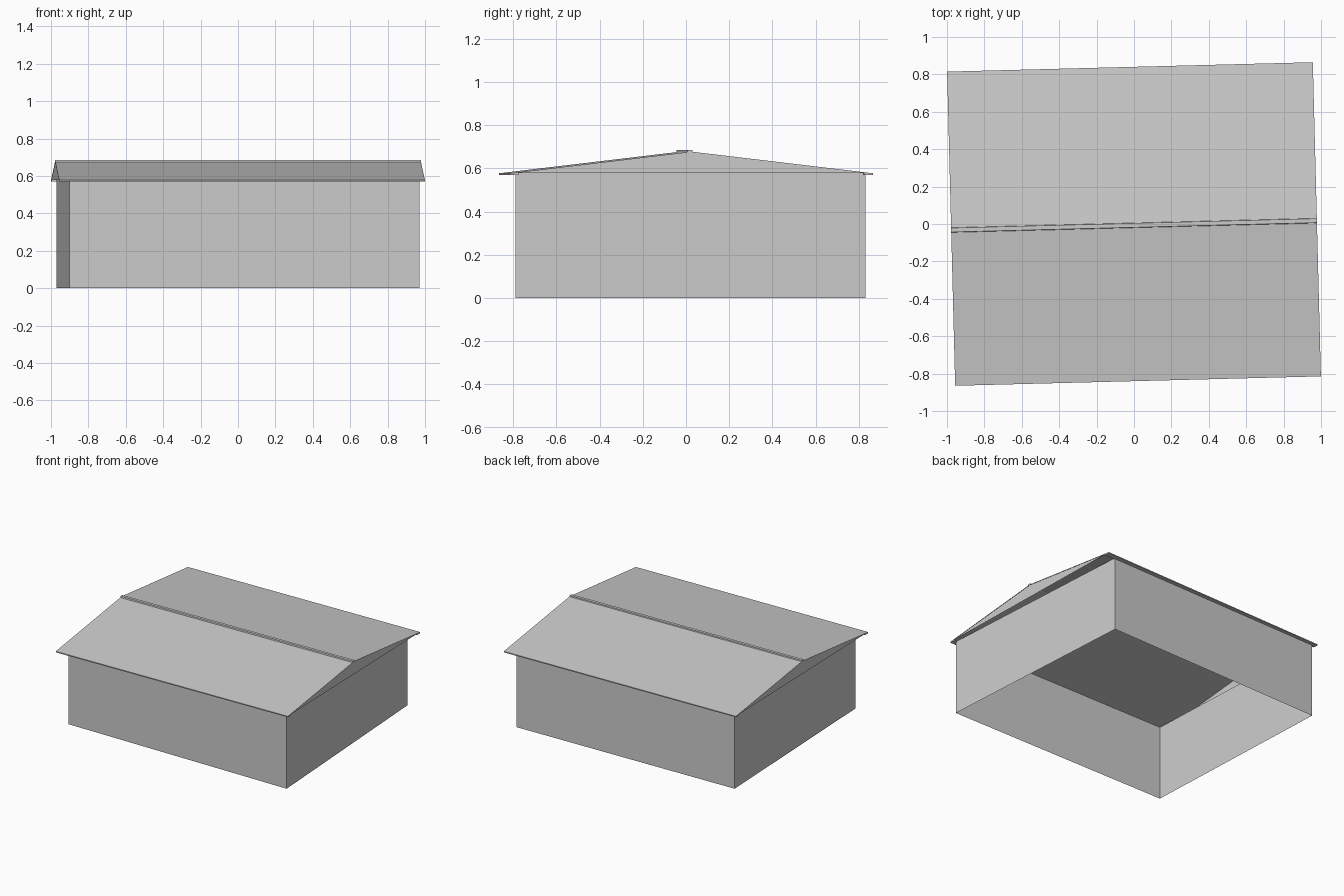
import bpy, bmesh, math
from mathutils import Matrix

cube = bpy.data.objects.get("Cube")
if cube:
    bpy.data.objects.remove(cube)

grey = bpy.data.materials.new("light_grey")
grey.use_nodes = True
COLOUR = (0.6, 0.6, 0.6, 1)
grey.diffuse_color = COLOUR
grey.node_tree.nodes["Principled BSDF"].inputs["Base Color"].default_value = COLOUR

SKEW = Matrix.Rotation(math.radians(1.47), 4, "Z")
HALF_LEN, HALF_WID = 0.978, 0.84
EAVE, RIDGE = 0.578, 0.678


def sheet(name, faces, turned=True):
    """Flat-faced object from a list of faces given as corner points."""
    bm = bmesh.new()
    for face in faces:
        bm.faces.new([bm.verts.new(p) for p in face])
    bmesh.ops.remove_doubles(bm, verts=bm.verts, dist=0.0001)
    if turned:
        bm.transform(SKEW)
    mesh = bpy.data.meshes.new(name)
    bm.to_mesh(mesh)
    bm.free()
    mesh.materials.append(grey)
    obj = bpy.data.objects.new(name, mesh)
    bpy.context.collection.objects.link(obj)
    return obj


def extruded(name, profile):
    """Closed (y, z) profile run along the length of the roof."""
    a = [(-HALF_LEN, y, z) for y, z in profile]
    b = [(HALF_LEN, y, z) for y, z in profile]
    n = len(profile)
    sides = [(a[i], a[(i + 1) % n], b[(i + 1) % n], b[i]) for i in range(n)]
    obj = sheet(name, sides + [a[::-1], b])
    bm = bmesh.new()
    bm.from_mesh(obj.data)
    bmesh.ops.recalc_face_normals(bm, faces=bm.faces)
    bm.to_mesh(obj.data)
    bm.free()


# Four open walls, slightly out of square
plan = [(-0.9, -0.79), (0.97, -0.79), (0.87, 0.83), (-0.97, 0.79)]
sheet("walls", [[(*plan[i - 1], 0), (*plan[i], 0), (*plan[i], EAVE), (*plan[i - 1], EAVE)]
                for i in range(4)], turned=False)

# Roof slopes and their eave strips, front and back
for side, s in (("front", -1), ("back", 1)):
    extruded(side + "_roof_slope", [(s * HALF_WID, EAVE), (0, RIDGE),
                                    (0, RIDGE - 0.004), (s * HALF_WID, EAVE - 0.004)])
    extruded(side + "_eave", [(s * HALF_WID, EAVE), (s * HALF_WID, EAVE - 0.008),
                              (s * 0.8, EAVE - 0.008), (s * 0.8, EAVE)])

# Gable panels at the roof ends
for side, s in (("left", 1), ("right", -1)):
    x = s * (HALF_LEN - 0.002)
    sheet(side + "_gable", [[(x, -s * HALF_WID, EAVE), (x, s * HALF_WID, EAVE), (x, 0, RIDGE)]])

# Ridge cap
extruded("ridge_cap", [(-0.02, RIDGE - 0.003), (-0.018, RIDGE + 0.008),
                       (0.004, RIDGE + 0.008), (0.006, RIDGE - 0.003)])
